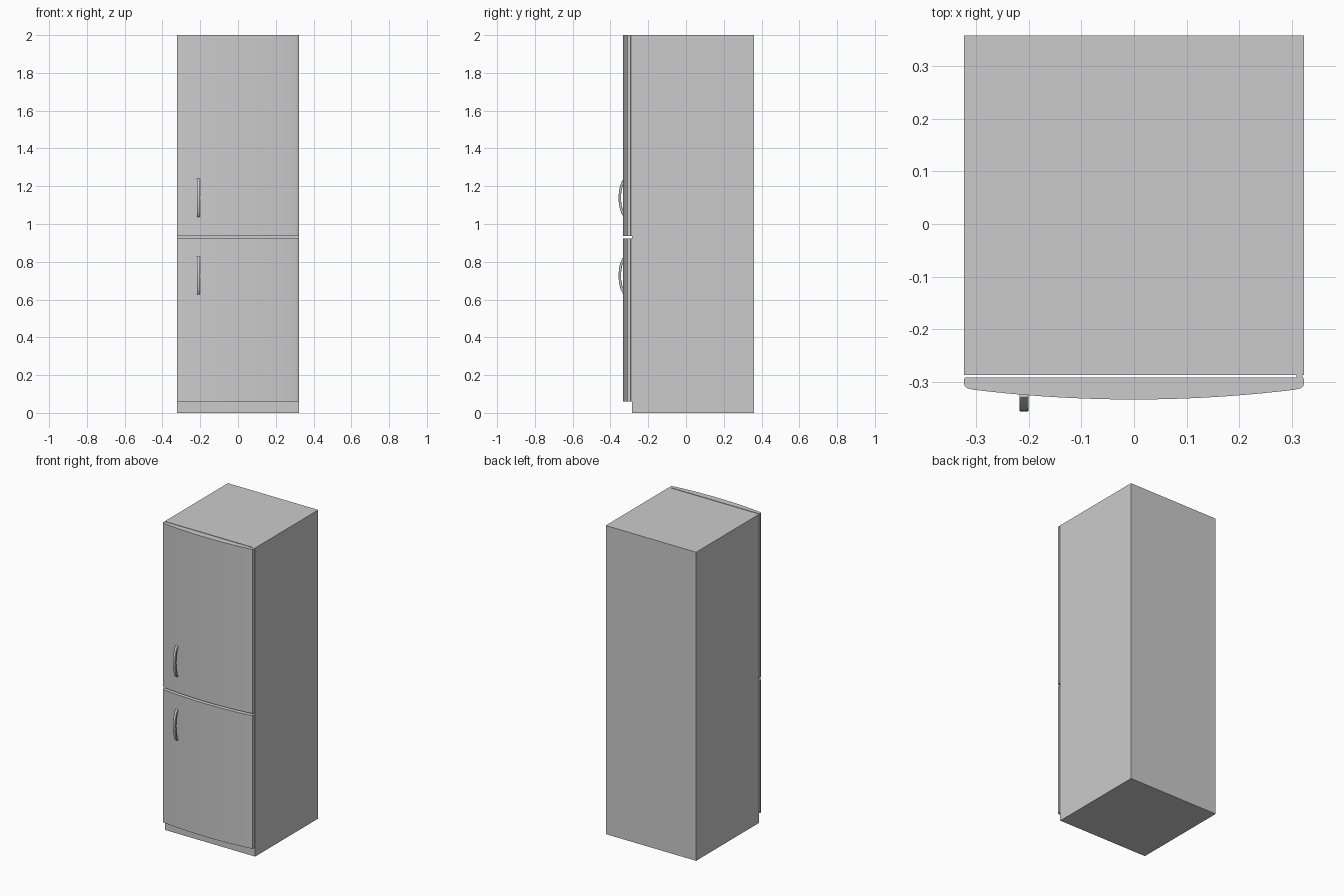
import bpy, bmesh, math

if "Cube" in bpy.data.objects:
    bpy.data.objects.remove(bpy.data.objects["Cube"])


def finish(name, bm, smooth=False):
    bmesh.ops.recalc_face_normals(bm, faces=bm.faces)
    me = bpy.data.meshes.new(name)
    bm.to_mesh(me)
    bm.free()
    ob = bpy.data.objects.new(name, me)
    bpy.context.collection.objects.link(ob)
    if smooth:
        bpy.ops.object.select_all(action='DESELECT')
        ob.select_set(True)
        bpy.context.view_layer.objects.active = ob
        bpy.ops.object.shade_smooth_by_angle(angle=math.radians(35))
    return ob


def prism(name, points, offset, smooth=False):
    """Extrude a closed outline along an offset vector."""
    bm = bmesh.new()
    face = bm.faces.new([bm.verts.new(p) for p in points])
    ext = bmesh.ops.extrude_face_region(bm, geom=[face])
    verts = [g for g in ext['geom'] if isinstance(g, bmesh.types.BMVert)]
    bmesh.ops.translate(bm, verts=verts, vec=offset)
    return finish(name, bm, smooth)


def box(name, x0, x1, y0, y1, z0, z1):
    return prism(name, [(x0, y0, z0), (x1, y0, z0), (x1, y1, z0), (x0, y1, z0)],
                 (0, 0, z1 - z0))


def door(name, z0, z1):
    # bowed front with rounded side corners
    half = [(0.321, -0.292), (0.324, -0.295), (0.324, -0.302), (0.322, -0.309), (0.317, -0.3125)]
    n = 20
    bow = []
    for i in range(n + 1):
        x = 0.305 - 0.61 * i / n
        bow.append((x, -0.334 + 0.0185 * (x / 0.305) ** 2))
    outline = half + bow + [(-x, y) for x, y in reversed(half)]
    return prism(name, [(x, y, z0) for x, y in outline], (0, 0, z1 - z0), True)


def handle(name, z0, z1):
    # bow-shaped bar, seen from the side, ends sunk into the door
    zc, h, n = (z0 + z1) / 2, (z1 - z0) / 2, 16
    ts = [-1 + 2 * i / n for i in range(n + 1)]
    outer = [(-0.218, -0.328 - 0.029 * math.sqrt(1 - t * t * 0.999) ** 1.4, zc + h * t) for t in ts]
    inner = [(-0.218, -0.322 - 0.022 * (1 - t * t), zc + h * 0.96 * t) for t in reversed(ts)]
    ob = prism(name, outer + inner, (0.017, 0, 0), True)
    bev = ob.modifiers.new("soft_edges", 'BEVEL')
    bev.width = 0.002
    bev.segments = 2
    bev.limit_method = 'ANGLE'
    bev.angle_limit = math.radians(60)
    return ob


# Cabinet
box("cabinet", -0.324, 0.324, -0.287, 0.359, 0, 2)

# Doors, hinge-side strips and handles
for label, z0, z1, h0 in (("lower", 0.06, 0.922, 0.625), ("upper", 0.936, 2.0, 1.037)):
    door(label + "_door", z0, z1)
    box(label + "_hinge_strip", 0.309, 0.321, -0.293, -0.286, z0, z1)
    handle(label + "_handle", h0, h0 + 0.204)
